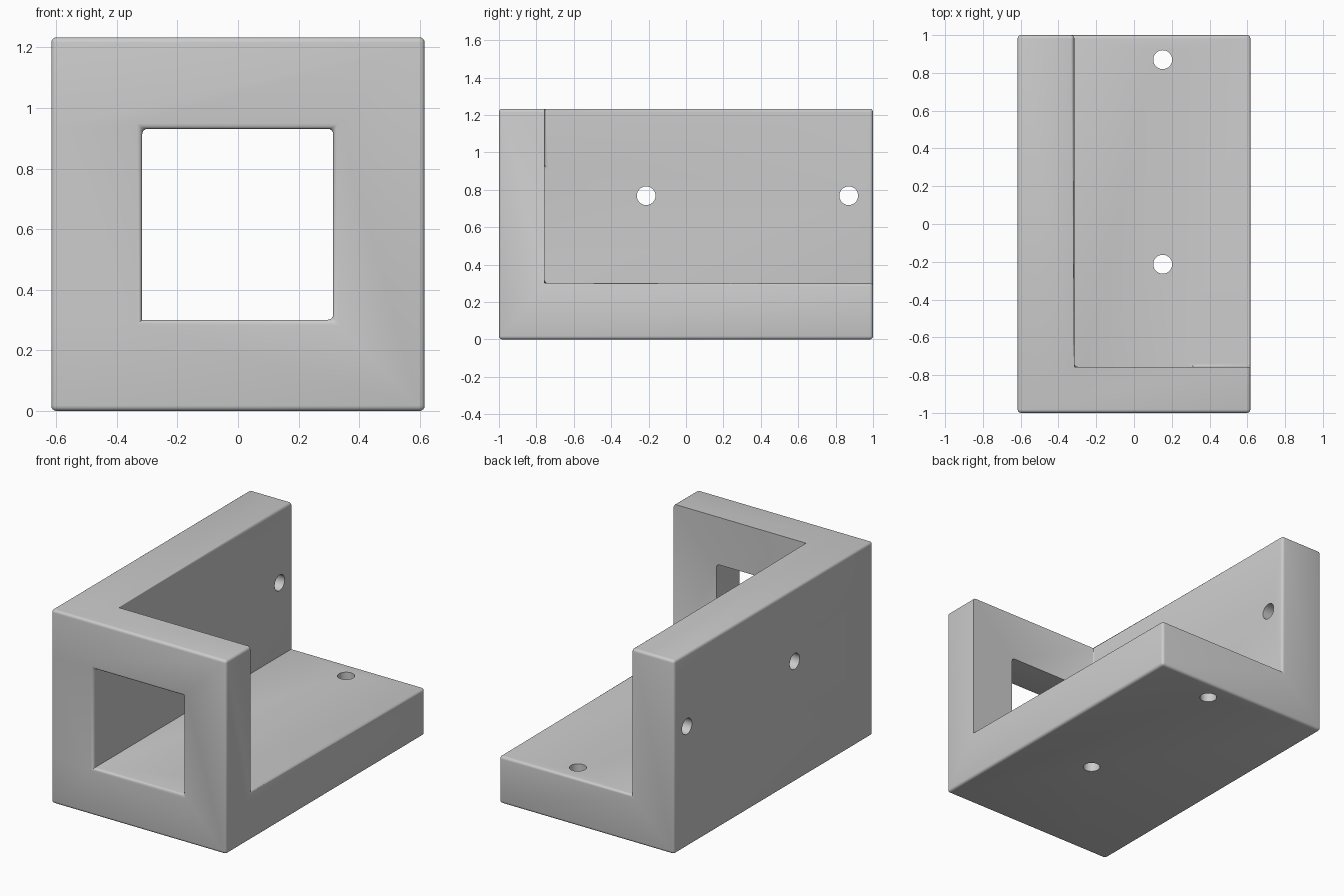
import bpy, bmesh, math
from mathutils import Matrix

cube = bpy.data.objects.get("Cube")
if cube:
    bpy.data.objects.remove(cube, do_unlink=True)

# Main planes of the bracket
XS = [-0.616, -0.316, 0.314, 0.616]
YS = [-1.0, -0.756, 1.0]
ZS = [0.0, 0.301, 0.931, 1.233]
ROUND = 0.018
HOLE_RADIUS = 0.05


def solid(i, j, k):
    """Side wall, base and front plate with a window, as grid cells."""
    if not (0 <= i < 3 and 0 <= j < 2 and 0 <= k < 3):
        return False
    return i == 0 or k == 0 or (j == 0 and (i, k) != (1, 1))


def near(value, target):
    return abs(value - target) < 1e-4


# Sharp body: faces wherever a solid cell meets an empty one
bm = bmesh.new()
for i in range(3):
    for j in range(2):
        for k in range(3):
            if not solid(i, j, k):
                continue
            cell = (i, j, k)
            for axis in range(3):
                for step in (0, 1):
                    other = list(cell)
                    other[axis] += 1 if step else -1
                    if solid(*other):
                        continue
                    u, v = (axis + 1) % 3, (axis + 2) % 3
                    loop = []
                    for du, dv in ((0, 0), (1, 0), (1, 1), (0, 1)):
                        c = list(cell)
                        c[axis] += step
                        c[u] += du
                        c[v] += dv
                        loop.append(bm.verts.new((XS[c[0]], YS[c[1]], ZS[c[2]])))
                    bm.faces.new(loop if step else loop[::-1])
bmesh.ops.remove_doubles(bm, verts=bm.verts, dist=1e-4)
bmesh.ops.dissolve_limit(bm, angle_limit=0.01, verts=bm.verts, edges=bm.edges)
bmesh.ops.recalc_face_normals(bm, faces=bm.faces)


# Round every edge except the plate's rear rim and the wall-to-base corner
def rounded(edge):
    if edge.calc_face_angle(0) < 0.1:
        return False
    a, b = (v.co for v in edge.verts)
    rear_rim = edge.is_convex and near(a.y, YS[1]) and near(b.y, YS[1])
    inner_corner = all(near(p.x, XS[1]) and near(p.z, ZS[1]) for p in (a, b))
    return not (rear_rim or inner_corner)


bmesh.ops.bevel(bm, geom=[e for e in bm.edges if rounded(e)], offset=ROUND,
                offset_type='OFFSET', segments=4, profile=0.5,
                affect='EDGES', clamp_overlap=True)
mesh = bpy.data.meshes.new("bracket")
bm.to_mesh(mesh)
bm.free()
bracket = bpy.data.objects.new("bracket", mesh)
bpy.context.collection.objects.link(bracket)

# Screw holes: two through the side wall, two through the base
bm = bmesh.new()
for y in (-0.213, 0.87):
    for place in (
        Matrix.Translation((-0.466, y, 0.768)) @ Matrix.Rotation(math.pi / 2, 4, 'Y'),
        Matrix.Translation((0.152, y, 0.15)),
    ):
        bmesh.ops.create_cone(bm, cap_ends=True, segments=40, radius1=HOLE_RADIUS,
                              radius2=HOLE_RADIUS, depth=0.5, matrix=place)
cut_mesh = bpy.data.meshes.new("hole_cutter")
bm.to_mesh(cut_mesh)
bm.free()
cutter = bpy.data.objects.new("hole_cutter", cut_mesh)
cutter.hide_render = True
bpy.context.collection.objects.link(cutter)

cut = bracket.modifiers.new("screw_holes", 'BOOLEAN')
cut.operation = 'DIFFERENCE'
cut.solver = 'EXACT'
cut.object = cutter
bpy.ops.object.select_all(action='DESELECT')
bpy.context.view_layer.objects.active = bracket
bracket.select_set(True)
bpy.ops.object.modifier_apply(modifier=cut.name)
bpy.data.objects.remove(cutter, do_unlink=True)

# Plain grey finish
grey = bpy.data.materials.new("light_grey")
grey.use_nodes = True
colour = (0.6, 0.6, 0.6, 1.0)
grey.diffuse_color = colour
grey.node_tree.nodes["Principled BSDF"].inputs["Base Color"].default_value = colour
bracket.data.materials.clear()
bracket.data.materials.append(grey)
bpy.ops.object.shade_smooth_by_angle(angle=math.radians(35))
